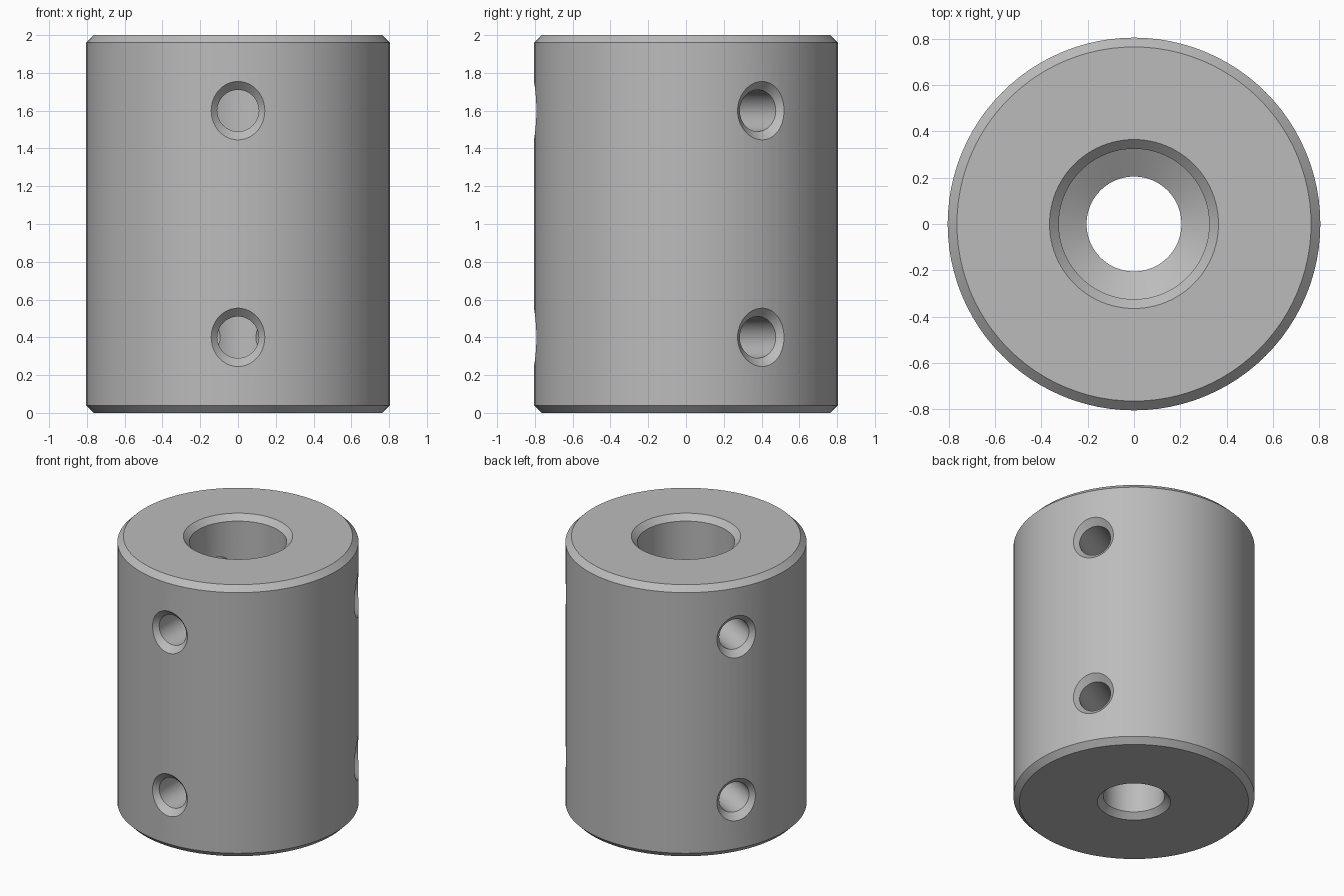
import bpy, bmesh, math
from mathutils import Matrix, Vector

cube = bpy.data.objects.get("Cube")
if cube:
    bpy.data.objects.remove(cube)

# Proportions
RADIUS, HEIGHT, CHAMFER = 0.805, 2.0, 0.04
WIDE_BORE, NARROW_BORE, STEP = 0.325, 0.205, 1.0
SCREW, SCREW_RIM = 0.11, 0.15
SEGMENTS = 96

steel = bpy.data.materials.new("steel_grey")
GREY = (0.5, 0.5, 0.5, 1)
steel.use_nodes = True
steel.diffuse_color = GREY
steel.node_tree.nodes["Principled BSDF"].inputs["Base Color"].default_value = GREY


def lathe(name, profile, segments, closed):
    """Revolve a (radius, z) profile around z; close it as a loop or on the axis."""
    bm = bmesh.new()
    verts = [bm.verts.new((r, 0, z)) for r, z in profile]
    edges = [bm.edges.new(pair) for pair in zip(verts, verts[1:])]
    if closed:
        edges.append(bm.edges.new((verts[-1], verts[0])))
    bmesh.ops.spin(bm, geom=verts + edges, cent=(0, 0, 0), axis=(0, 0, 1),
                   angle=math.tau, steps=segments, use_merge=True)
    bmesh.ops.remove_doubles(bm, verts=bm.verts, dist=1e-5)
    bmesh.ops.recalc_face_normals(bm, faces=bm.faces)
    mesh = bpy.data.meshes.new(name)
    bm.to_mesh(mesh)
    bm.free()
    mesh.materials.append(steel)
    obj = bpy.data.objects.new(name, mesh)
    bpy.context.collection.objects.link(obj)
    return obj


# Coupling sleeve: chamfered outside, stepped bore with a conical shoulder
shoulder = STEP - (WIDE_BORE - NARROW_BORE) / math.tan(math.radians(59))
sleeve = lathe("coupling_sleeve", [
    (NARROW_BORE + CHAMFER, 0), (RADIUS - CHAMFER, 0),
    (RADIUS, CHAMFER), (RADIUS, HEIGHT - CHAMFER),
    (RADIUS - CHAMFER, HEIGHT), (WIDE_BORE + CHAMFER, HEIGHT),
    (WIDE_BORE, HEIGHT - CHAMFER), (WIDE_BORE, STEP),
    (NARROW_BORE, shoulder), (NARROW_BORE, CHAMFER),
], SEGMENTS, True)

# Countersunk set screw holes: three around, at two heights
rim_start = RADIUS - 0.005
flare = 0.1
drill = [(0, 0.05), (SCREW, 0.05), (SCREW, rim_start - CHAMFER),
         (SCREW_RIM + flare, rim_start + flare), (0, rim_start + flare)]
for height in (0.4, 1.6):
    for angle in (-90, 30, 150):
        a = math.radians(angle)
        out = Vector((math.cos(a), math.sin(a), 0))
        cutter = lathe("screw_hole_cutter", drill, 48, False)
        cutter.data.transform(Matrix.Translation((0, 0, height))
                              @ out.to_track_quat('Z', 'Y').to_matrix().to_4x4())
        cutter.hide_render = True
        cutter.hide_set(True)
        mod = sleeve.modifiers.new("screw_hole", 'BOOLEAN')
        mod.operation, mod.solver, mod.object = 'DIFFERENCE', 'EXACT', cutter

# Apply the cuts and remove the cutters
bpy.context.view_layer.update()
result = bpy.data.meshes.new_from_object(
    sleeve.evaluated_get(bpy.context.evaluated_depsgraph_get()))
cutters = {m.object for m in sleeve.modifiers}
sleeve.modifiers.clear()
sleeve.data = result
for cutter in cutters:
    bpy.data.objects.remove(cutter)

bpy.ops.object.select_all(action='DESELECT')
sleeve.select_set(True)
bpy.context.view_layer.objects.active = sleeve
bpy.ops.object.shade_smooth_by_angle(angle=math.radians(25))
